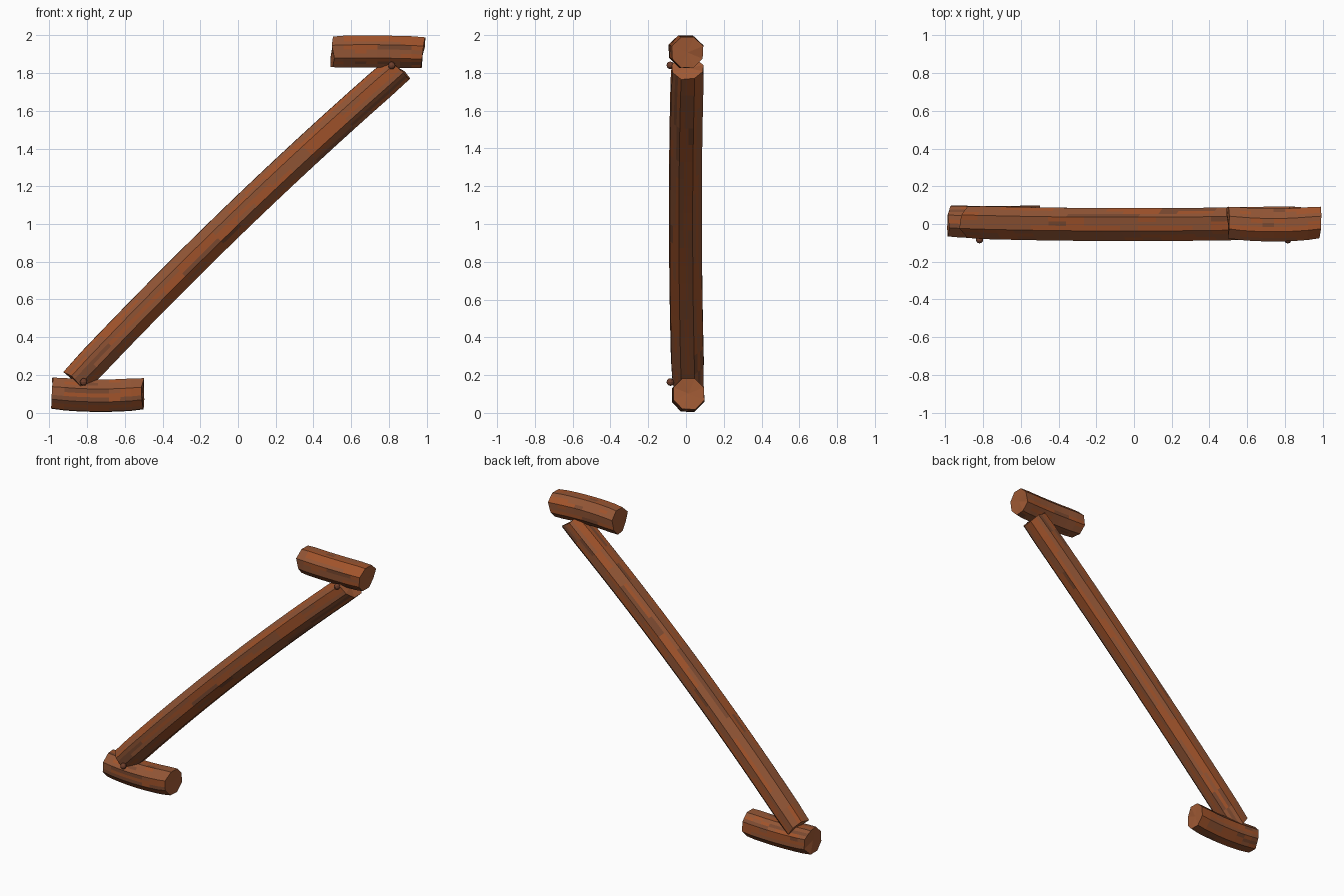
import bpy, bmesh, math, random
from mathutils import Vector

random.seed(4)
cube = bpy.data.objects.get("Cube")
if cube:
    bpy.data.objects.remove(cube, do_unlink=True)


def material(name, rgb):
    m = bpy.data.materials.new(name)
    m.use_nodes = True
    m.diffuse_color = (*rgb, 1)
    m.node_tree.nodes["Principled BSDF"].inputs["Base Color"].default_value = (*rgb, 1)
    return m


WOOD = material("brown wood", (0.29, 0.092, 0.036))
GRAIN = material("orange grain", (0.36, 0.088, 0.024))
DARK = material("dark grain", (0.20, 0.068, 0.030))
CUT = material("cut wood", (0.36, 0.105, 0.036))
PEG = material("dark peg", (0.16, 0.05, 0.025))

SIDES, STRIPS = 8, 3


def finish(bm, name, mats):
    mesh = bpy.data.meshes.new(name)
    bmesh.ops.recalc_face_normals(bm, faces=bm.faces)
    bm.to_mesh(mesh)
    bm.free()
    for m in mats:
        mesh.materials.append(m)
    obj = bpy.data.objects.new(name, mesh)
    bpy.context.collection.objects.link(obj)
    return obj


def log(name, start, end, width, height, bow, segments, ragged):
    """Bowed eight-sided log with narrow grain strips along each side."""
    start, end, bow = Vector(start), Vector(end), Vector(bow)
    axis = (end - start).normalized()
    side = Vector((0, 1, 0))
    up = axis.cross(side).normalized()
    if up.z < 0:
        up = -up
    # octagon with flat top, each side split into strips
    corners = []
    for i in range(SIDES):
        a = math.tau * (i + 0.5) / SIDES
        r = random.uniform(0.97, 1.03)
        corners.append(Vector((math.cos(a) * width * r, math.sin(a) * height * r)))
    outline = []
    for i, c in enumerate(corners):
        nxt = corners[(i + 1) % SIDES]
        outline += [c.lerp(nxt, f) for f in (0, 0.35, 0.65)]
    count = len(outline)

    bm = bmesh.new()
    rings = []
    for s in range(segments + 1):
        t = s / segments
        centre = start.lerp(end, t) + bow * (1 - (2 * t - 1) ** 2)
        tip = s in (0, segments)
        jitter = [random.uniform(-ragged, ragged) if tip else 0 for _ in corners]
        ring = []
        for i, p in enumerate(outline):
            k, f = i // STRIPS, (0, 0.35, 0.65)[i % STRIPS]
            slide = jitter[k] * (1 - f) + jitter[(k + 1) % SIDES] * f
            scale = 0.96 if tip else 1
            ring.append(bm.verts.new(centre + (side * p.x + up * p.y) * scale + axis * slide))
        rings.append(ring)

    # grain runs in broken streaks along the strips
    for i in range(count):
        colour = 0
        for s in range(segments):
            if random.random() < 0.5:
                colour = random.choices((0, 1, 2), (5, 4, 1))[0]
            j = (i + 1) % count
            f = bm.faces.new((rings[s][i], rings[s][j], rings[s + 1][j], rings[s + 1][i]))
            f.material_index = colour
    # sawn ends
    for ring, t in ((rings[0], 0), (rings[-1], 1)):
        hub = bm.verts.new(start.lerp(end, t))
        for i in range(count):
            bm.faces.new((hub, ring[i], ring[(i + 1) % count])).material_index = 3
    return finish(bm, name, (WOOD, GRAIN, DARK, CUT))


# short logs at the foot and the head
log("lower_log", (-0.98, 0.014, 0.105), (-0.505, 0.014, 0.102),
    0.092, 0.092, (0, -0.006, -0.012), 8, 0.012)
log("upper_log", (0.5, 0.008, 1.912), (0.98, 0.008, 1.908),
    0.092, 0.092, (0, -0.014, 0.004), 8, 0.012)

# long diagonal brace
log("diagonal_brace", (-0.865, 0.012, 0.165), (0.855, 0.01, 1.825),
    0.094, 0.088, (-0.012, -0.012, 0.03), 18, 0.01)

# round pegs at the joints
for name, x, z in (("lower_peg", -0.818, 0.163), ("upper_peg", 0.815, 1.84)):
    bm = bmesh.new()
    bmesh.ops.create_uvsphere(bm, u_segments=10, v_segments=6, radius=0.02)
    bmesh.ops.translate(bm, verts=bm.verts, vec=(x, -0.083, z))
    finish(bm, name, (PEG,))
